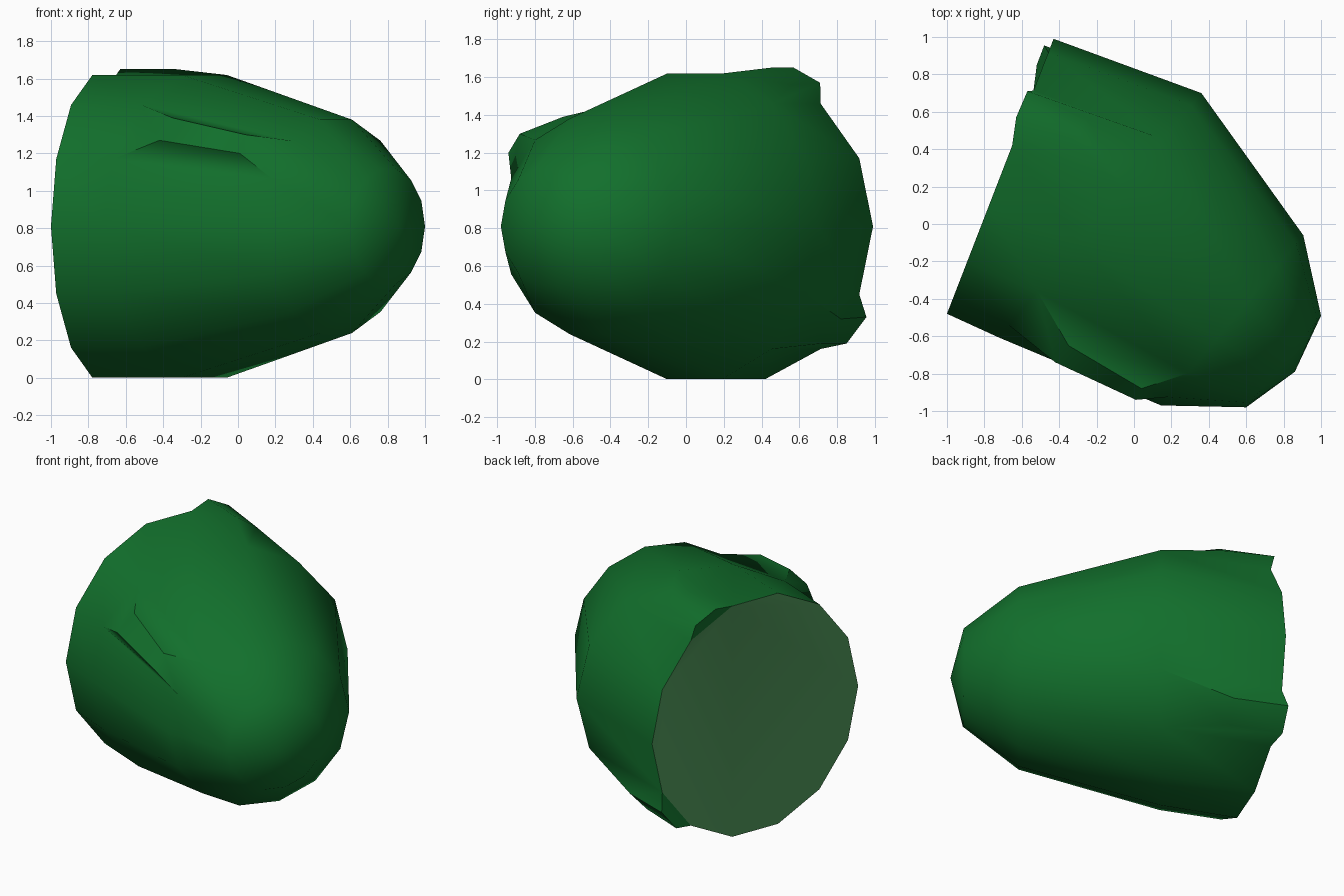
import bpy, bmesh
from math import cos, sin, tau

if "Cube" in bpy.data.objects:
    bpy.data.objects.remove(bpy.data.objects["Cube"])

SIDES = 14
ZC = 0.81


def material(name, rgb):
    m = bpy.data.materials.new(name)
    m.diffuse_color = (*rgb, 1)
    m.use_nodes = True
    m.node_tree.nodes["Principled BSDF"].inputs["Base Color"].default_value = m.diffuse_color
    return m


# Rings along the bent axis: centre x, y, horizontal half-axis x, y, vertical radius
RINGS = [
    (-0.715, 0.255, 0.285, 0.735, 0.83),    # flat base
    (-0.18, 0.046, 0.54, 0.654, 0.83),      # shoulder
    (0.525, -0.515, 0.38, 0.455, 0.585),    # dome
    (0.80, -0.735, 0.20, 0.245, 0.316),     # nose
]
TIP = (0.86, -0.79, ZC)

# Raised panels: (ring, column) -> corners (this ring col, col+1, next ring col+1, col)
PANELS = {
    (0, 2): [(-0.57, 0.71, 1.57), (-0.63, 0.57, 1.65),
             (-0.33, 0.45, 1.65), (-0.25, 0.56, 1.56)],
    (0, 12): [(-0.52, 0.85, 0.19), (-0.48, 0.955, 0.33),
              (-0.14, 0.82, 0.32), (-0.20, 0.72, 0.19)],
    (1, 5): [(-0.35, -0.65, 1.39), (-0.42, -0.74, 1.27),
             (0.01, -0.94, 1.20), (0.04, -0.88, 1.30)],
}

bm = bmesh.new()
rings = []
for cx, cy, hx, hy, rz in RINGS:
    rings.append([bm.verts.new((cx + hx * cos(t), cy + hy * cos(t), ZC + rz * sin(t)))
                  for t in (tau * i / SIDES for i in range(SIDES))])

# Flat base
base = bm.faces.new(rings[0])
base.material_index = 1

# Walls, with raised panels where listed
for r in range(len(rings) - 1):
    for i in range(SIDES):
        j = (i + 1) % SIDES
        quad = [rings[r][i], rings[r][j], rings[r + 1][j], rings[r + 1][i]]
        if (r, i) in PANELS:
            top = [bm.verts.new(p) for p in PANELS[r, i]]
            bm.faces.new(top)
            for k in range(4):
                n = (k + 1) % 4
                bm.faces.new([quad[k], quad[n], top[n], top[k]])
        else:
            bm.faces.new(quad)

# Pointed nose cap
tip = bm.verts.new(TIP)
for i in range(SIDES):
    bm.faces.new([rings[-1][i], rings[-1][(i + 1) % SIDES], tip])

bmesh.ops.recalc_face_normals(bm, faces=bm.faces[:])
mesh = bpy.data.meshes.new("dome_body")
bm.to_mesh(mesh)
bm.free()

body = bpy.data.objects.new("dome_body", mesh)
bpy.context.collection.objects.link(body)
mesh.materials.append(material("dark_green", (0.006, 0.16, 0.025)))
mesh.materials.append(material("pale_green", (0.07, 0.27, 0.09)))

bpy.context.view_layer.objects.active = body
body.select_set(True)
bpy.ops.object.shade_smooth_by_angle(angle=0.8)
